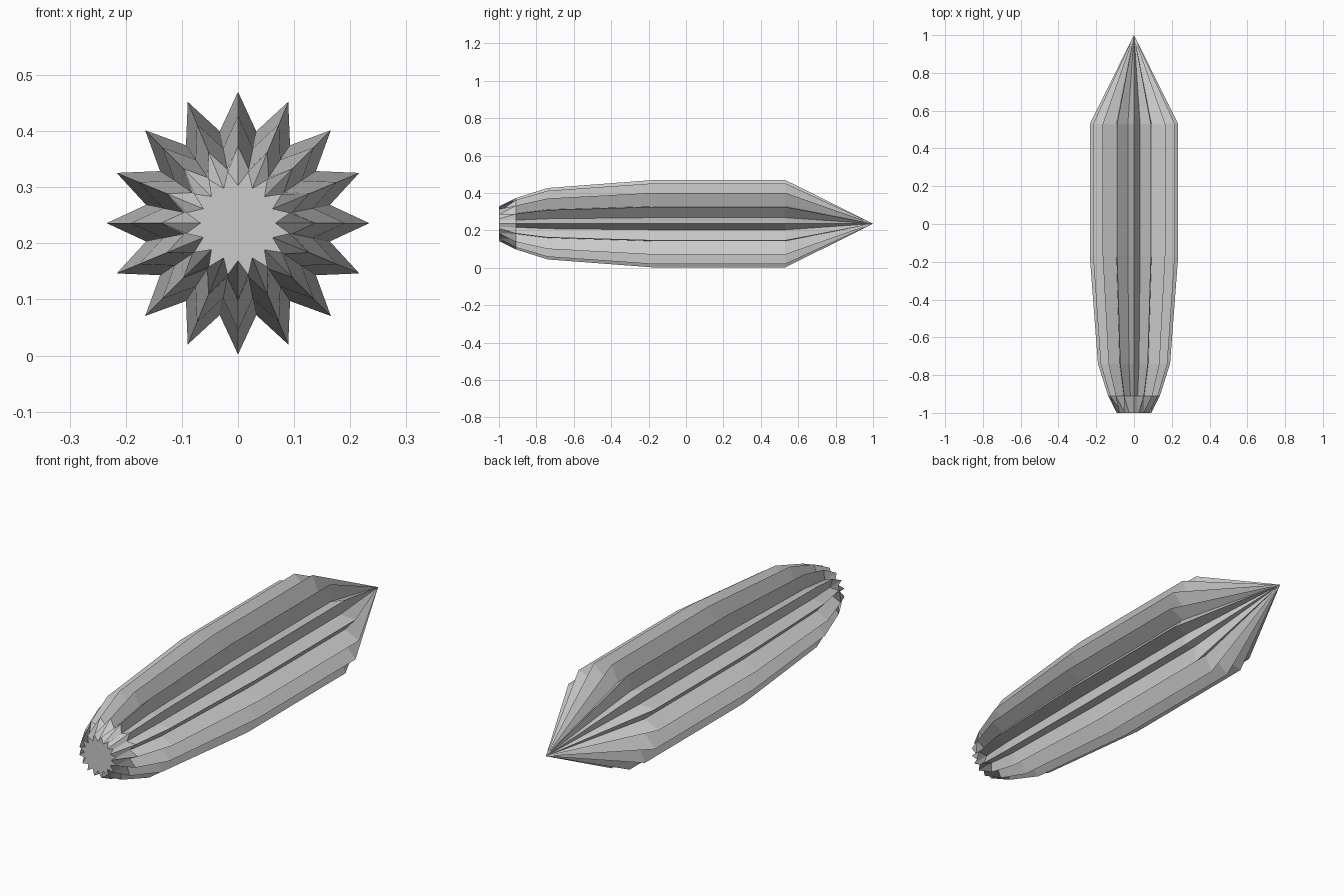
import bpy, bmesh
from math import sin, cos, pi

if "Cube" in bpy.data.objects:
    bpy.data.objects.remove(bpy.data.objects["Cube"])

POINTS = 16
CENTRE_Z = 0.236

# Stations along the body: y, ridge radius, groove radius
stations = [
    (-1.00, 0.067, 0.094),
    (-0.91, 0.137, 0.098),
    (-0.74, 0.191, 0.136),
    (-0.17, 0.234, 0.167),
    (0.53, 0.234, 0.167),
]

bm = bmesh.new()
n = POINTS * 2


def star_ring(y, ridge, groove):
    ring = []
    for i in range(n):
        r = groove if i % 2 else ridge
        a = 2 * pi * i / n
        ring.append(bm.verts.new((r * cos(a), y, CENTRE_Z + r * sin(a))))
    return ring


# Fluted body
rings = [star_ring(*s) for s in stations]
for a, b in zip(rings, rings[1:]):
    for i in range(n):
        j = (i + 1) % n
        bm.faces.new((a[i], a[j], b[j], b[i]))

# Pointed tip at the back
tip = bm.verts.new((0, 1, CENTRE_Z))
for i in range(n):
    bm.faces.new((rings[-1][i], rings[-1][(i + 1) % n], tip))

# Flat star cap at the front, fanned from its centre
hub = bm.verts.new((0, -1, CENTRE_Z))
for i in range(n):
    bm.faces.new((rings[0][(i + 1) % n], rings[0][i], hub))

bmesh.ops.recalc_face_normals(bm, faces=bm.faces)
mesh = bpy.data.meshes.new("fluted_spike")
bm.to_mesh(mesh)
bm.free()
body = bpy.data.objects.new("fluted_spike", mesh)
bpy.context.collection.objects.link(body)
